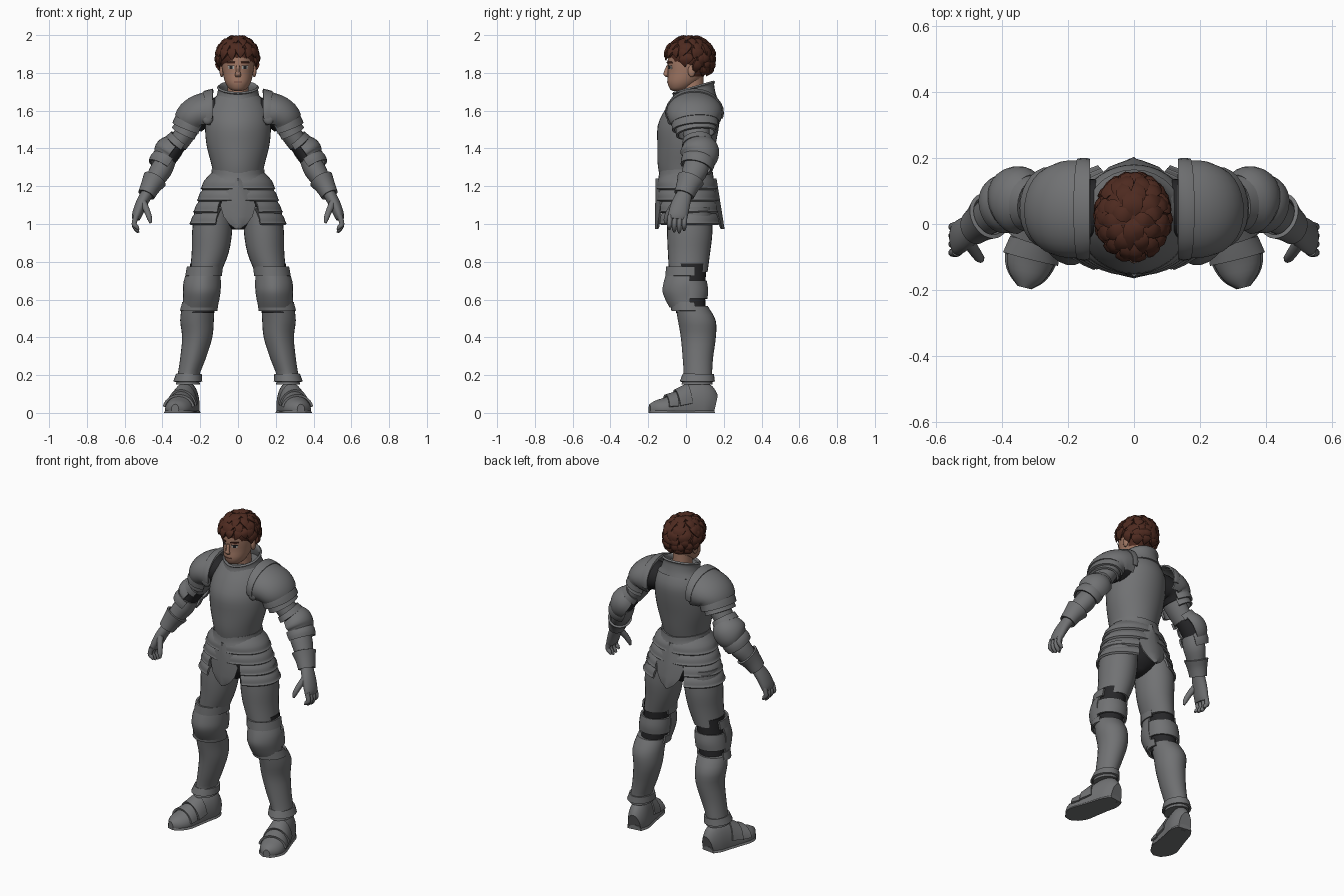
import bpy, bmesh, random
from math import sin, cos, radians, sqrt
from mathutils import Vector

random.seed(4)
cube = bpy.data.objects.get("Cube")
if cube:
    bpy.data.objects.remove(cube, do_unlink=True)


def material(name, *rgb):
    m = bpy.data.materials.new(name)
    m.use_nodes = True
    m.diffuse_color = (*rgb, 1)
    bsdf = next(n for n in m.node_tree.nodes if n.type == "BSDF_PRINCIPLED")
    bsdf.inputs["Base Color"].default_value = (*rgb, 1)
    return m


STEEL = material("steel grey", .165, .168, .173)
MAIL = material("dark mail", .02, .02, .022)
SKIN = material("skin", .36, .19, .13)
HAIR = material("brown hair", .075, .023, .014)
LIPS = material("lips", .2, .08, .06)
WHITE = material("eye white", .5, .48, .45)
DOWN_ARM, ALONG_FOOT = Vector((0, -1, 0)), Vector((0, 0, 1))


def smooth(rings, n):
    """Catmull-Rom interpolation between ring tuples."""
    out = []
    for i in range(len(rings) - 1):
        four = [rings[min(max(i + k, 0), len(rings) - 1)] for k in (-1, 0, 1, 2)]
        for k in range(n):
            t = k / n
            out.append(tuple(b + .5 * t * (c - a + t * (2*a - 5*b + 4*c - d + t * (3*b - a - 3*c + d)))
                             for a, b, c, d in zip(*four)))
    return out + [rings[-1]]


def add_grid(bm, rows, closed=False, cap=False):
    verts = [[bm.verts.new(p) for p in row] for row in rows]
    n = len(rows[0])
    for a, b in zip(verts, verts[1:]):
        for j in range(n if closed else n - 1):
            k = (j + 1) % n
            bm.faces.new((a[j], a[k], b[k], b[j]))
    if cap:
        bm.faces.new(verts[0])
        bm.faces.new(verts[-1])


def ring_rows(rings, front=None, arc=None, sub=3, seg=28, ridge=0):
    """Rings are (x, y, z, half width, half depth); angle zero is the front."""
    rings = smooth(rings, sub)
    centres = [Vector(r[:3]) for r in rings]
    a0, a1 = arc or (0, 360)
    count = seg if not arc else max(4, int(seg * (a1 - a0) / 360)) + 1
    step = (a1 - a0) / (count if not arc else count - 1)
    rows = []
    for i, r in enumerate(rings):
        f, s = Vector((0, -1, 0)), Vector((1, 0, 0))
        if front:
            d = (centres[min(i + 1, len(rings) - 1)] - centres[max(i - 1, 0)]).normalized()
            f = (front - d * front.dot(d)).normalized()
            s = f.cross(d)
        row = []
        for j in range(count):
            t = radians(a0 + step * j)
            depth = r[4] * (1 + ridge * max(0, cos(t)) ** 8)
            row.append(centres[i] + s * r[3] * sin(t) + f * depth * cos(t))
        rows.append(row)
    return rows


def finish(name, bm, mat, mirror=False, thick=0, warp=None):
    if warp:
        for v in bm.verts:
            v.co = warp(v.co)
    bmesh.ops.recalc_face_normals(bm, faces=bm.faces)
    me = bpy.data.meshes.new(name)
    bm.to_mesh(me)
    bm.free()
    me.materials.append(mat)
    me.shade_smooth()
    ob = bpy.data.objects.new(name, me)
    bpy.context.collection.objects.link(ob)
    if mirror:
        ob.modifiers.new("Mirror", "MIRROR").use_mirror_merge = False
    if thick:
        solid = ob.modifiers.new("Thickness", "SOLIDIFY")
        solid.thickness, solid.offset = thick, 0
    ob.modifiers.new("Sharp edges", "EDGE_SPLIT").split_angle = radians(40)
    return ob


def loft(name, rings, mat=STEEL, mirror=False, warp=None, **kw):
    bm = bmesh.new()
    add_grid(bm, ring_rows(rings, **kw), closed=True, cap=True)
    return finish(name, bm, mat, mirror, 0, warp)


def plate(name, rings, mat=STEEL, mirror=False, thick=.012, warp=None, arc=None, **kw):
    bm = bmesh.new()
    add_grid(bm, ring_rows(rings, arc=arc, **kw), closed=not arc)
    return finish(name, bm, mat, mirror, thick, warp)


def ball(name, centre, size, mat, mirror=True):
    bm = bmesh.new()
    bmesh.ops.create_uvsphere(bm, u_segments=16, v_segments=10, radius=1)
    return finish(name, bm, mat, mirror,
                  warp=lambda p: Vector(c + q * s for c, q, s in zip(centre, p, size)))


# Torso armour
loft("breastplate", [(0, -.005, 1.25, .128, .13), (0, -.003, 1.32, .142, .143), (0, .005, 1.42, .167, .152),
                     (0, .015, 1.52, .174, .16), (0, .035, 1.6, .163, .145), (0, .045, 1.66, .13, .115),
                     (0, .045, 1.69, .1, .095)], ridge=.03, seg=40)
plate("waist_rim", [(0, 0, 1.285, .133, .136), (0, 0, 1.255, .137, .14), (0, 0, 1.23, .155, .146)],
      warp=lambda p: p + Vector((0, 0, .1 * (abs(p.x) - .1))))
plate("collar", [(0, .035, 1.63, .14, .125), (0, .04, 1.665, .112, .11), (0, .043, 1.71, .1, .1),
                 (0, .043, 1.725, .107, .107)], ridge=.06,
      warp=lambda p: p + Vector((0, 0, .28 * (p.y - .04))))


# Waist lames and hanging plates
def skirt(z, grow=0):
    drop = 1.25 - z
    return (0, .07 * drop, z, .165 + .32 * drop + grow, .142 + .09 * drop + grow)


loft("hip_mail", [(0, .015, 1.26, .12, .115), (0, .015, 1.1, .155, .125), (0, .02, 1.02, .12, .1),
                  (0, .02, .97, .03, .05)], MAIL)
for i in range(4):
    top = 1.265 - .062 * i
    lame = [skirt(top, -.022), skirt(top - .04, .002), skirt(top - .07, .004), skirt(top - .08, .009)]
    if i < 2:
        plate("waist_lame", lame, seg=40)
    else:
        plate("hip_lame", lame, mirror=True, arc=(28, 155), seg=40)
for side, name in ((-1, "front_hanging_plate"), (1, "back_hanging_plate")):
    rows = []
    for half, z in ((.008, 1.24), (.055, 1.18), (.092, 1.1), (.075, 1.04), (.045, 1), (.008, .975)):
        _, cy, _, rx, ry = skirt(z, .012)
        rows.append([Vector((half * k, cy + side * (ry * sqrt(1 - (half * k / rx) ** 2) - .012 * abs(k)), z))
                     for k in (-1, -.5, 0, .5, 1)])
    bm = bmesh.new()
    add_grid(bm, rows)
    finish(name, bm, STEEL, thick=.012)

# Shoulders
arm = dict(mirror=True, front=DOWN_ARM)
loft("shoulder_mail", [(.1, .045, 1.59, .08, .09), (.2, .05, 1.575, .08, .09), (.245, .052, 1.52, .06, .075)],
     MAIL, **arm)
plate("shoulder_rim", [(.135, .045, 1.59, .122, .147), (.15, .045, 1.59, .115, .15), (.17, .045, 1.588, .11, .148)],
      arc=(-15, 195), **arm)
plate("shoulder_dome", [(.15, .045, 1.59, .11, .143), (.2, .045, 1.585, .096, .142), (.235, .045, 1.565, .09, .133),
                        (.25, .047, 1.54, .086, .12)], arc=(-35, 215), **arm)
plate("shoulder_lame", [(.235, .047, 1.56, .08, .118), (.252, .048, 1.53, .083, .118), (.262, .05, 1.505, .085, .118)],
      arc=(-40, 220), **arm)
plate("lower_shoulder_lame", [(.255, .05, 1.525, .068, .098), (.27, .052, 1.495, .07, .1), (.278, .054, 1.478, .074, .102)],
      arc=(-45, 225), **arm)
ball("armpit_disc", (.162, -.085, 1.56), (.03, .016, .034), STEEL)

# Arms
loft("upper_arm", [(.235, .05, 1.55, .058, .075), (.28, .055, 1.48, .056, .07), (.318, .06, 1.425, .052, .062)], **arm)
loft("elbow_mail", [(.29, .06, 1.46, .046, .056), (.35, .07, 1.385, .05, .06), (.39, .058, 1.32, .044, .054)], MAIL, **arm)
plate("upper_elbow_lame", [(.303, .06, 1.447, .06, .072), (.325, .064, 1.42, .066, .08)], arc=(-30, 230), **arm)
plate("elbow_guard", [(.322, .066, 1.418, .066, .08), (.345, .072, 1.39, .084, .096), (.365, .072, 1.362, .084, .094),
                      (.382, .066, 1.34, .07, .082)], arc=(0, 215), **arm)
plate("lower_elbow_lame", [(.37, .066, 1.353, .066, .08), (.39, .062, 1.325, .076, .084), (.405, .055, 1.3, .07, .08)],
      arc=(-20, 225), **arm)
loft("forearm", [(.375, .06, 1.345, .05, .06), (.405, .05, 1.29, .058, .068), (.44, .025, 1.235, .05, .057),
                 (.478, -.005, 1.17, .037, .043)], **arm)
plate("gauntlet_cuff", [(.44, .025, 1.237, .06, .068), (.462, .008, 1.2, .048, .055), (.485, -.01, 1.155, .04, .048)], **arm)
loft("palm", [(.48, -.005, 1.165, .032, .04), (.512, -.028, 1.105, .031, .05), (.534, -.042, 1.05, .027, .052),
              (.54, -.046, 1.025, .02, .048)], **arm)
bm = bmesh.new()
for k in range(4):
    y, tip = -.006 - .026 * k, .95 + .012 * abs(k - 1.3)
    add_grid(bm, ring_rows([(.538, y, 1.045, .015, .014), (.55, y - .003, 1, .014, .013),
                            (.537, y - .004, tip + .015, .012, .012), (.526, y - .004, tip, .005, .006)],
                           front=DOWN_ARM, seg=10), True, True)
add_grid(bm, ring_rows([(.505, -.05, 1.12, .02, .02), (.482, -.085, 1.07, .017, .017), (.468, -.104, 1.03, .014, .014),
                        (.463, -.11, 1.005, .006, .006)], front=DOWN_ARM, seg=10), True, True)
finish("fingers", bm, STEEL, mirror=True)

# Legs
loft("thigh", [(.128, .02, 1.09, .1, .115), (.137, .02, .96, .106, .12), (.147, .016, .85, .098, .112),
               (.172, .012, .745, .083, .102)], mirror=True)
loft("knee_mail", [(.178, .018, .79, .076, .09), (.19, .02, .65, .074, .082), (.205, .025, .53, .076, .078)], MAIL, mirror=True)
plate("upper_knee_lame", [(.176, .01, .775, .089, .11), (.182, .008, .725, .092, .112)], mirror=True, arc=(-110, 110))
plate("knee_guard", [(.183, .006, .74, .085, .098), (.19, 0, .69, .093, .106), (.192, -.002, .645, .094, .11),
                     (.195, .003, .6, .09, .1), (.2, .01, .56, .086, .086)], mirror=True, arc=(-100, 100), ridge=.07)
plate("lower_knee_lame", [(.2, .013, .585, .09, .09), (.208, .02, .54, .094, .092)], mirror=True, arc=(-110, 110))
plate("back_knee_lame", [(.188, .02, .7, .088, .084), (.192, .022, .65, .09, .09), (.196, .022, .605, .09, .086)],
      mirror=True, arc=(80, 280))
loft("greave", [(.21, .032, .565, .086, .083), (.217, .06, .49, .089, .097), (.216, .068, .4, .08, .09),
                (.238, .065, .29, .068, .078), (.262, .065, .2, .058, .073), (.265, .06, .15, .064, .08)],
     mirror=True, ridge=.06)
plate("ankle_rim", [(.26, .065, .205, .062, .077), (.266, .06, .165, .071, .087)], mirror=True)

# Feet
foot = [(.255, .147, .02, .04, .08), (.262, .1, .03, .06, .13), (.28, .03, .03, .064, .125), (.3, -.05, .02, .07, .088),
        (.315, -.11, .02, .073, .062), (.325, -.16, .02, .054, .046), (.333, -.193, .02, .02, .026)]
shoe = dict(mirror=True, front=ALONG_FOOT, warp=lambda p: Vector((p.x, p.y, max(p.z, 0))))
loft("shoe", foot, **shoe)
loft("sole", [(x, y, 0, w * 1.08, .028) for x, y, z, w, h in foot], **shoe)
for a, b in ((2, 3), (3, 4)):
    p, q = (Vector(foot[k]) for k in (a, b))
    rings = [tuple(p.lerp(q, t) + Vector((0, 0, 0, g, g))) for t, g in ((.1, .002), (.55, .006), (.95, .009))]
    plate("foot_lame", rings, arc=(-80, 80), **shoe)

# Head
loft("neck", [(0, .045, 1.62, .065, .065), (0, .035, 1.7, .055, .06), (0, .03, 1.79, .055, .062)], SKIN)
head = loft("head", [(0, -.05, 1.705, .02, .02), (0, -.035, 1.715, .045, .05), (0, -.015, 1.75, .068, .083),
                     (0, .005, 1.8, .08, .1), (0, .015, 1.86, .088, .112), (0, .02, 1.92, .085, .108),
                     (0, .02, 1.965, .05, .07)], SKIN, seg=32)
head.data.materials.append(HAIR)
for face in head.data.polygons:
    if face.center.z > 1.89 or (face.center.y > .045 and face.center.z > 1.775):
        face.material_index = 1
loft("nose", [(0, -.094, 1.84, .009, .008), (0, -.104, 1.805, .012, .012), (0, -.106, 1.79, .016, .012),
              (0, -.098, 1.777, .012, .006)], SKIN, seg=12, ridge=.1)
ball("ear", (.086, .03, 1.81), (.012, .02, .032), SKIN)


def face_plate(name, low, high, arc, mat, grow, mirror=True):
    rings = [(0, .01, z, .083 + .13 * (z - 1.83) + grow, .106 + .18 * (z - 1.83) + grow) for z in (low, high)]
    plate(name, rings, mat, mirror, .003, arc=arc, sub=1, seg=80)


face_plate("eye", 1.822, 1.836, (15, 37), WHITE, .001)
face_plate("iris", 1.822, 1.836, (20, 31), MAIL, .002)
face_plate("upper_lash", 1.836, 1.84, (13, 39), MAIL, .002)
face_plate("eyebrow", 1.85, 1.859, (10, 42), HAIR, .002)
plate("mouth", [(0, -.015, 1.75, .069, .084), (0, -.014, 1.755, .071, .086)], LIPS, thick=.003, arc=(-17, 17), sub=1, seg=80)

# Hair made of overlapping pointed locks
CENTRE, RADII = Vector((-.003, .02, 1.885)), Vector((.103, .122, .1))


def scalp(theta, phi, r):
    t, p = radians(theta), radians(phi)
    return CENTRE + r * RADII * Vector((sin(t) * sin(p), -sin(t) * cos(p), cos(t)))


bm = bmesh.new()
for theta, count, length, limit in ((4, 6, 40, 0), (24, 10, 38, 0), (44, 14, 36, 0), (62, 16, 34, 0),
                                    (82, 18, 34, 62), (102, 18, 32, 100), (118, 18, 24, 115)):
    for k in range(count):
        phi = 360 * (k + random.uniform(.2, .8)) / count
        if min(phi, 360 - phi) < limit:
            continue
        reach, swing = length * random.uniform(.85, 1.15), random.uniform(-14, 14)
        low = max(0, theta - 80) / 250
        path = [(0, .94, .018, .012), (.35, 1.03, .027, .016), (.7, 1.06, .018, .01), (1, 1.1, .002, .002)]
        rings = [(*scalp(theta + reach * t, phi + swing * t, r + low), w, d) for t, r, w, d in path]
        normal = (Vector(rings[1][:3]) - CENTRE).normalized()
        add_grid(bm, ring_rows(rings, front=normal, seg=6, sub=2), True, True)
finish("hair_locks", bm, HAIR)
ball("hair_cap", CENTRE + Vector((0, .004, .004)), RADII, HAIR, mirror=False)
